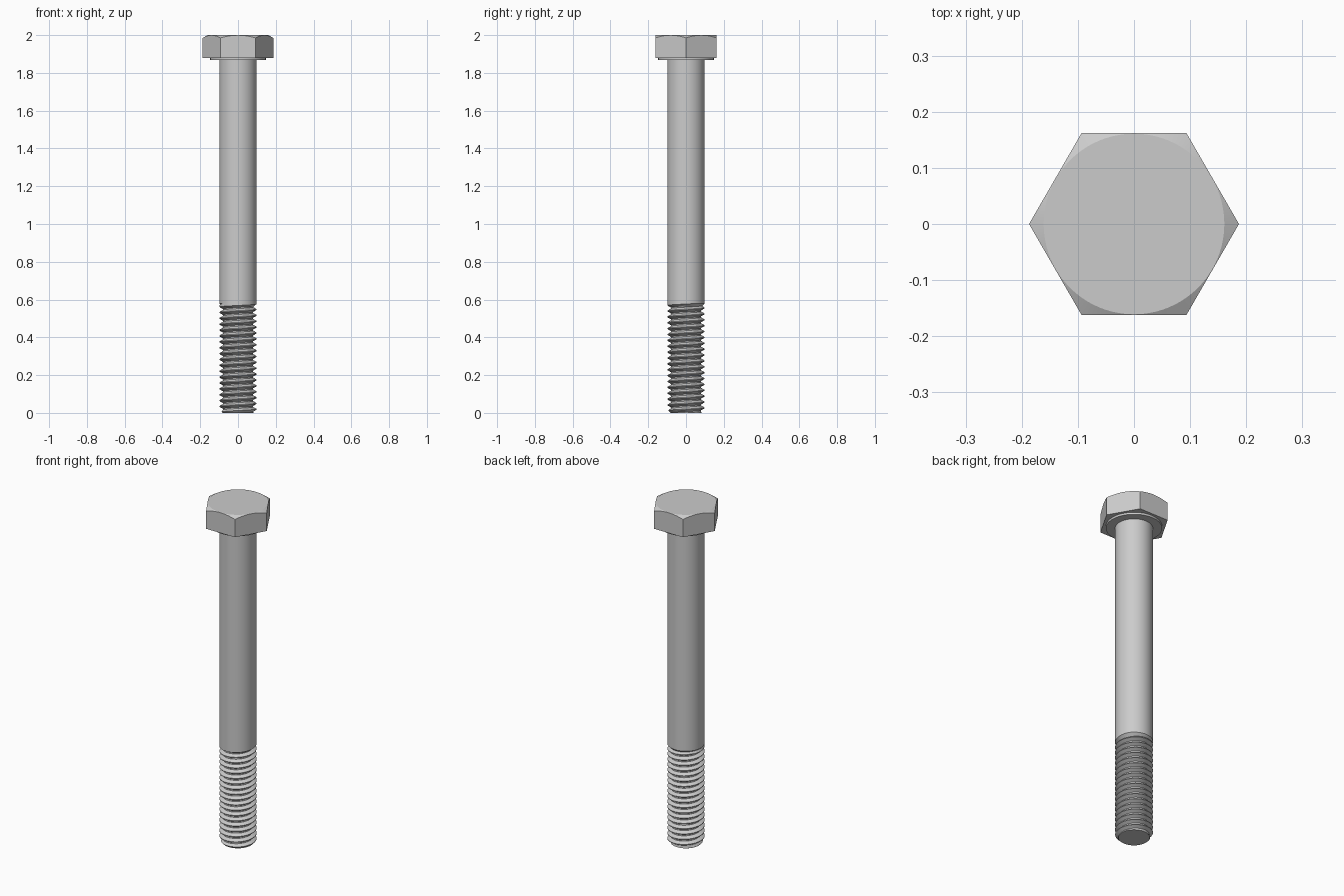
import bpy, bmesh
from math import pi, cos, sin, tan, radians

if "Cube" in bpy.data.objects:
    bpy.data.objects.remove(bpy.data.objects["Cube"])

N = 96                       # segments around the axis
R, ROOT = 0.099, 0.080       # shank and thread root radius
PITCH, THREAD_TOP = 0.0311, 0.58
HEAD_LOW, TOP = 1.88, 2.0
APOTHEM = 0.162


def skin(name, rows, cap_first=False, cap_last=False):
    """Skin rows of functions angle -> (radius, z), listed bottom to top."""
    bm = bmesh.new()
    grid = []
    for row in rows:
        ring = []
        for j in range(N + 1):
            a = 2 * pi * j / N
            r, z = row(a)
            ring.append(bm.verts.new((r * cos(a), r * sin(a), z)))
        grid.append(ring)
    for lo, hi in zip(grid, grid[1:]):
        for j in range(N):
            bm.faces.new((lo[j], lo[j + 1], hi[j + 1], hi[j]))
    if cap_first:
        bm.faces.new(grid[0][N - 1::-1])
    if cap_last:
        bm.faces.new(grid[-1][:N])
    bmesh.ops.remove_doubles(bm, verts=bm.verts, dist=1e-5)
    mesh = bpy.data.meshes.new(name)
    bm.to_mesh(mesh)
    bm.free()
    obj = bpy.data.objects.new(name, mesh)
    bpy.context.collection.objects.link(obj)
    bpy.ops.object.select_all(action='DESELECT')
    obj.select_set(True)
    bpy.context.view_layer.objects.active = obj
    bpy.ops.object.shade_smooth_by_angle(angle=radians(20))
    return obj


def circle(r, z):
    return lambda a: (r, z)


# Hexagonal head with chamfered corners and a washer face
def hex_radius(a):
    return APOTHEM / cos((a % (pi / 3)) - pi / 6)


def hex_low(a):
    return hex_radius(a), HEAD_LOW


def hex_high(a):
    r = hex_radius(a)
    return r, TOP - (r - APOTHEM + 0.001) * tan(radians(30))


skin("hex_head", [circle(R, 1.868), circle(0.147, 1.868), circle(0.147, HEAD_LOW),
                  hex_low, hex_high, circle(APOTHEM - 0.001, TOP)], cap_last=True)

# Plain shank
skin("shank", [circle(R, THREAD_TOP), circle(R, 1.868)])


# Helical thread, chamfered at the tip and running out into the shank
def thread_row(turn, u, r):
    def row(a):
        z = PITCH * (turn + u + a / (2 * pi))
        if z <= 0:
            return ROOT + 0.002, 0.0
        if z >= THREAD_TOP:
            return R, THREAD_TOP
        rr = min(r, ROOT + 0.002 + z)
        return max(rr, R - (THREAD_TOP - z)), z
    return row


PROFILE = [(0.0, ROOT), (0.2, ROOT), (0.54, R), (0.66, R)]
turns = int(THREAD_TOP / PITCH) + 2
skin("thread", [thread_row(k, u, r) for k in range(-2, turns) for u, r in PROFILE],
     cap_first=True)
